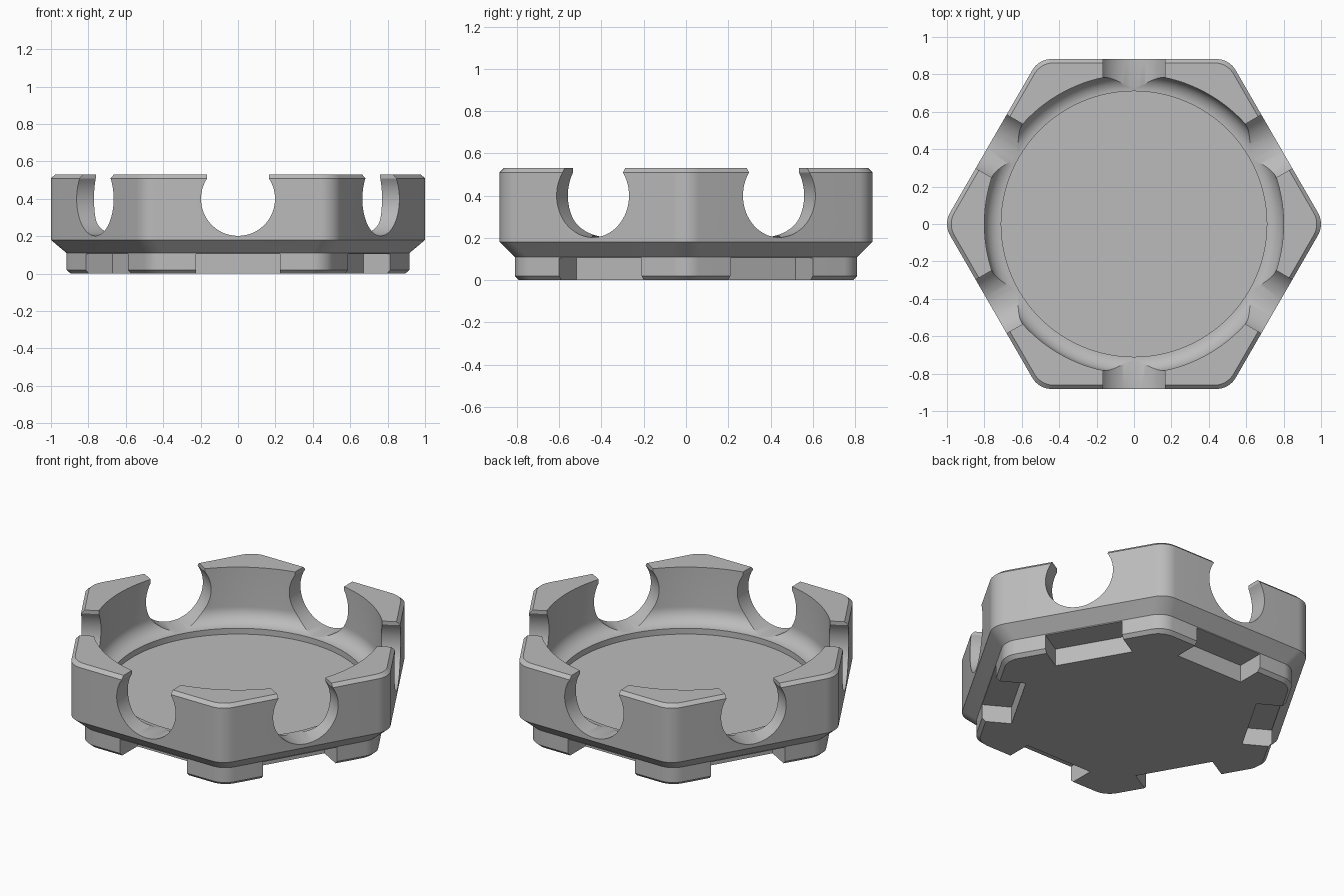
import bpy, bmesh, math
from mathutils import Matrix, Vector

if "Cube" in bpy.data.objects:
    bpy.data.objects.remove(bpy.data.objects["Cube"], do_unlink=True)

grey = bpy.data.materials.new("plain_grey")
grey.use_nodes = True
colour = (0.5, 0.5, 0.5, 1)
grey.diffuse_color = colour
grey.node_tree.nodes["Principled BSDF"].inputs["Base Color"].default_value = colour


def make_object(name, bm):
    bmesh.ops.recalc_face_normals(bm, faces=bm.faces)
    mesh = bpy.data.meshes.new(name)
    bm.to_mesh(mesh)
    bm.free()
    mesh.materials.append(grey)
    obj = bpy.data.objects.new(name, mesh)
    bpy.context.collection.objects.link(obj)
    return obj


def loft(bm, rings):
    """Skin a stack of closed rings and cap both ends."""
    loops = [[bm.verts.new(p) for p in ring] for ring in rings]
    n = len(loops[0])
    for a, b in zip(loops, loops[1:]):
        for i in range(n):
            j = (i + 1) % n
            bm.faces.new((a[i], a[j], b[j], b[i]))
    bm.faces.new(loops[0][::-1])
    bm.faces.new(loops[-1])


def rounded_hexagon(z, apothem, radius=0.12, steps=10):
    ring = []
    for k in range(6):
        mid = math.radians(60 * k)
        reach = (apothem - radius) / math.cos(math.pi / 6)
        for s in range(steps + 1):
            a = mid + math.radians(-30 + 60 * s / steps)
            ring.append((reach * math.cos(mid) + radius * math.cos(a),
                         reach * math.sin(mid) + radius * math.sin(a), z))
    return ring


def circle(z, radius, n=128):
    return [(radius * math.cos(2 * math.pi * i / n),
             radius * math.sin(2 * math.pi * i / n), z) for i in range(n)]


# Hexagonal body with chamfered foot, shoulder and rim
bm = bmesh.new()
levels = [(0, 0.79), (0.02, 0.81), (0.11, 0.81), (0.18, 0.882), (0.51, 0.882), (0.53, 0.862)]
loft(bm, [rounded_hexagon(z, a) for z, a in levels])
tray = make_object("hexagonal_tray", bm)

# Round pocket with a filleted wall and a shallow sunken floor
bm = bmesh.new()
fillet = 0.09
rings = [circle(0.165, 0.71)]
for s in range(11):
    a = math.pi / 2 * s / 10
    rings.append(circle(0.2 + fillet * (1 - math.cos(a)), 0.71 + fillet * math.sin(a)))
rings.append(circle(0.7, 0.8))
loft(bm, rings)
cutters = [make_object("pocket_cutter", bm)]

# Keyhole openings running through opposite walls
start = math.asin(0.11 / 0.2)
outline = [(0.165, 0.7)]
for s in range(41):
    a = start - (math.pi + 2 * start) * s / 40
    outline.append((0.198 * math.cos(a), 0.4 + 0.198 * math.sin(a)))
outline.append((-0.165, 0.7))
for k in range(3):
    turn = Matrix.Rotation(math.radians(60 * k), 3, "Z")
    bm = bmesh.new()
    loft(bm, [[turn @ Vector((x, y, z)) for x, z in outline] for y in (-1.2, 1.2)])
    cutters.append(make_object("opening_cutter", bm))

# Notches under the middle of each side, leaving six corner feet
for k in range(6):
    bm = bmesh.new()
    bmesh.ops.create_cube(bm, size=1)
    bmesh.ops.scale(bm, vec=(0.45, 0.4, 0.205), verts=bm.verts)
    bmesh.ops.translate(bm, vec=(0, 0.845, 0.0025), verts=bm.verts)
    bmesh.ops.rotate(bm, cent=(0, 0, 0), verts=bm.verts,
                     matrix=Matrix.Rotation(math.radians(60 * k), 3, "Z"))
    cutters.append(make_object("notch_cutter", bm))

# Carve the tray, then drop the cutters
bpy.ops.object.select_all(action="DESELECT")
bpy.context.view_layer.objects.active = tray
tray.select_set(True)
for cutter in cutters:
    cut = tray.modifiers.new(cutter.name, "BOOLEAN")
    cut.operation = "DIFFERENCE"
    cut.solver = "EXACT"
    cut.object = cutter
    bpy.ops.object.modifier_apply(modifier=cut.name)
    bpy.data.objects.remove(cutter, do_unlink=True)

bpy.ops.object.shade_smooth_by_angle(angle=math.radians(30))
